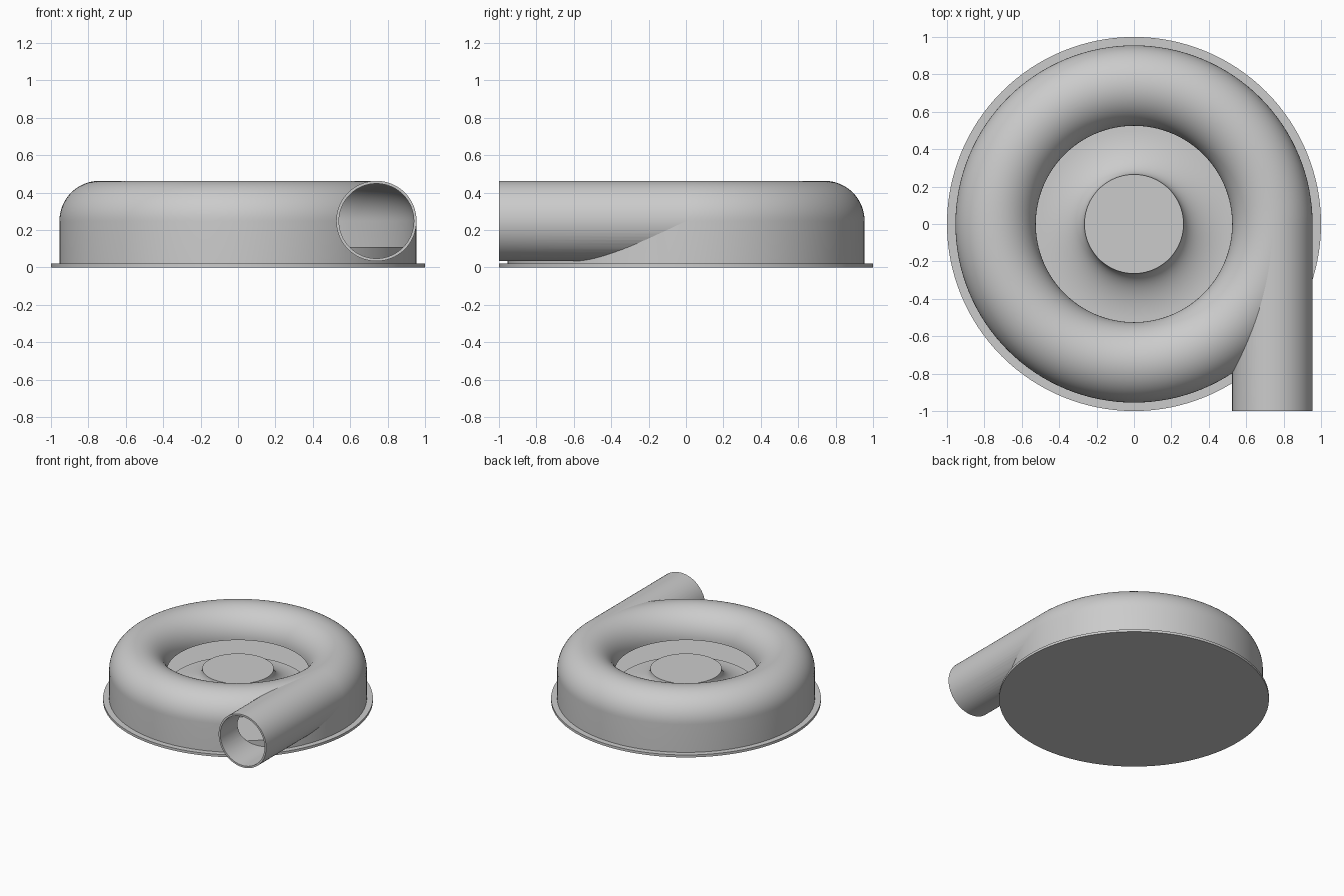
import bpy, bmesh
from math import pi, sin, cos
from mathutils import Matrix, Vector

cube = bpy.data.objects.get("Cube")
if cube:
    bpy.data.objects.remove(cube, do_unlink=True)

grey = bpy.data.materials.new("cast grey")
grey.use_nodes = True
grey.diffuse_color = (0.6, 0.6, 0.6, 1)
grey.node_tree.nodes["Principled BSDF"].inputs["Base Color"].default_value = (0.6, 0.6, 0.6, 1)

TUBE_R, TUBE_Z = 0.74, 0.248   # centre of the scroll's round section
OUTER, INNER = 0.215, 0.2      # outside and bore radius of that section


def revolve(name, profile, closed=False, steps=128, matrix=Matrix()):
    """Turn an (r, z) profile around the z axis into a solid."""
    bm = bmesh.new()
    vs = [bm.verts.new((r, 0, z)) for r, z in profile]
    pairs = list(zip(vs, vs[1:])) + ([(vs[-1], vs[0])] if closed else [])
    edges = [bm.edges.new(p) for p in pairs]
    bmesh.ops.spin(bm, geom=vs + edges, axis=(0, 0, 1), cent=(0, 0, 0),
                   angle=2 * pi, steps=steps, use_merge=False)
    bmesh.ops.remove_doubles(bm, verts=bm.verts[:], dist=1e-5)
    bmesh.ops.recalc_face_normals(bm, faces=bm.faces[:])
    bm.transform(matrix)
    mesh = bpy.data.meshes.new(name)
    bm.to_mesh(mesh)
    bm.free()
    mesh.materials.append(grey)
    obj = bpy.data.objects.new(name, mesh)
    bpy.context.collection.objects.link(obj)
    return obj


def activate(obj):
    bpy.ops.object.select_all(action='DESELECT')
    obj.select_set(True)
    bpy.context.view_layer.objects.active = obj


def cut(obj, cutter):
    mod = obj.modifiers.new("cut", 'BOOLEAN')
    mod.operation, mod.solver, mod.object = 'DIFFERENCE', 'EXACT', cutter
    activate(obj)
    bpy.ops.object.modifier_apply(modifier=mod.name)
    bpy.data.objects.remove(cutter, do_unlink=True)


def arch(radius, n=32):
    """Half circle over the scroll section, from throat to outer wall."""
    return [(TUBE_R - radius * cos(pi * i / n), TUBE_Z + radius * sin(pi * i / n))
            for i in range(n + 1)]


# Round flange with the raised floor of the scroll
backplate = revolve("backplate", [(0, 0), (1, 0), (1, 0.02), (0.947, 0.02),
                                  (0.947, 0.11), (0, 0.11)])

# Flared hub in the open throat
flare = [(0.525 - 0.26 * cos(a), 0.26 - 0.145 * sin(a))
         for a in (pi / 2 * i / 16 for i in range(17))]
hub = revolve("flared_hub", [(0, 0.26)] + flare + [(0.525, 0.1), (0, 0.1)])

# Scroll casing: a thin shell, round on top with a straight outer wall
shell = (arch(OUTER) + [(TUBE_R + OUTER, 0.01), (TUBE_R + INNER, 0.01)]
         + arch(INNER)[::-1])
casing = revolve("scroll_casing", shell, closed=True)

# Outlet pipe leaving the scroll along its tangent
lay = Matrix.Translation(Vector((TUBE_R, 0, TUBE_Z))) @ Matrix.Rotation(pi / 2, 4, 'X')
pipe = revolve("outlet_pipe", [(INNER, 0), (OUTER, 0), (OUTER, 1), (INNER, 1)],
               closed=True, steps=64, matrix=lay)

# Open the casing into the pipe and clear the pipe out of the scroll
bore = revolve("bore_cutter", [(0, 0), (0.205, 0), (0.205, 1.2), (0, 1.2)],
               steps=64, matrix=lay)
cut(casing, bore)
mid = 0.207
cavity = revolve("cavity_cutter", [(0, -0.1), (0, TUBE_Z)] + arch(mid)
                 + [(TUBE_R + mid, -0.1), (0, -0.1)][:1] + [(0, -0.1)])
cut(pipe, cavity)

for obj in (backplate, hub, casing, pipe):
    activate(obj)
    bpy.ops.object.shade_smooth_by_angle(angle=pi / 6)
